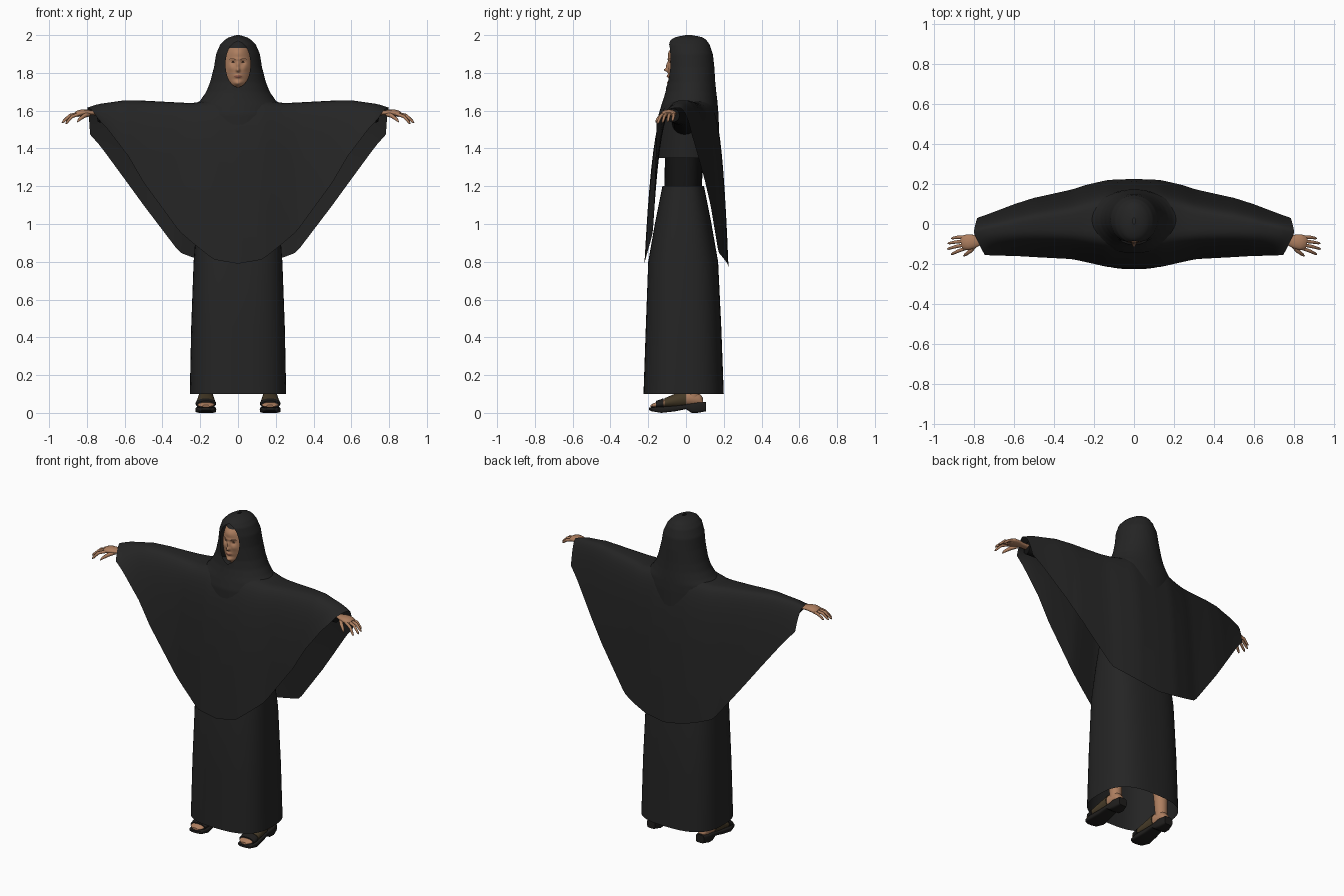
import bpy, bmesh, math
from mathutils import Vector

cube = bpy.data.objects.get("Cube")
if cube:
    bpy.data.objects.remove(cube, do_unlink=True)


def material(name, r, g, b):
    m = bpy.data.materials.new(name)
    m.use_nodes = True
    m.diffuse_color = (r, g, b, 1)
    bsdf = m.node_tree.nodes["Principled BSDF"]
    bsdf.inputs["Base Color"].default_value = (r, g, b, 1)
    bsdf.inputs["Roughness"].default_value = 0.9
    return m


CLOTH = material("black cloth", .018, .018, .018)
LINING = material("dark lining", .007, .007, .007)
SKIN = material("skin", .42, .21, .115)
LIP = material("lips", .30, .11, .07)
HAIR = material("brow and lash", .05, .025, .015)
STRAP = material("brown strap", .06, .042, .02)
SOLE = material("black sole", .014, .013, .012)


def finish(bm, name, mats, angle=50):
    bmesh.ops.recalc_face_normals(bm, faces=bm.faces)
    mesh = bpy.data.meshes.new(name)
    bm.to_mesh(mesh)
    bm.free()
    for m in mats:
        mesh.materials.append(m)
    ob = bpy.data.objects.new(name, mesh)
    bpy.context.collection.objects.link(ob)
    bpy.ops.object.select_all(action='DESELECT')
    ob.select_set(True)
    bpy.context.view_layer.objects.active = ob
    bpy.ops.object.shade_smooth_by_angle(angle=math.radians(angle))
    return ob


def loft(name, rings, mat, closed=True, caps=False, angle=50):
    """Skin a list of point rings into one surface."""
    bm = bmesh.new()
    rows = [[bm.verts.new(p) for p in r] for r in rings]
    n = len(rows[0])
    for a, b in zip(rows, rows[1:]):
        for i in range(n if closed else n - 1):
            j = (i + 1) % n
            bm.faces.new((a[i], a[j], b[j], b[i]))
    if caps:
        bm.faces.new(rows[0])
        bm.faces.new(rows[-1])
    bmesh.ops.remove_doubles(bm, verts=bm.verts, dist=1e-5)
    return finish(bm, name, [mat], angle)


def oval(rx, ry, n=32, e=1.0, gap=0.0):
    """Superellipse points starting at the front; gap leaves the front open."""
    pts = []
    for i in range(n):
        t = gap + (2 * math.pi - 2 * gap) * i / (n - 1 if gap is not None and e < 0 else n)
        s, c = math.sin(t), -math.cos(t)
        k = abs(e)
        pts.append((rx * math.copysign(abs(s) ** k, s), ry * math.copysign(abs(c) ** k, c)))
    return pts


def keyed(keys, t):
    """Interpolate rows of (t, values...)."""
    for a, b in zip(keys, keys[1:]):
        if t <= b[0]:
            f = (t - a[0]) / (b[0] - a[0])
            return [p + (q - p) * f for p, q in zip(a[1:], b[1:])]
    return list(keys[-1][1:])


def tube(name, path, mat, n=12, squash=1.0):
    """Tapered tube along (x, y, z, radius) points."""
    rings = []
    pts = [Vector(p[:3]) for p in path]
    for i, p in enumerate(path):
        d = (pts[min(i + 1, len(pts) - 1)] - pts[max(i - 1, 0)]).normalized()
        up = Vector((0, 1, 0)) if abs(d.z) > .8 else Vector((0, 0, 1))
        u = d.cross(up).normalized()
        v = u.cross(d)
        rings.append([pts[i] + u * a * p[3] + v * b * p[3] * squash for a, b in oval(1, 1, n)])
    return loft(name, rings, mat, caps=True)


# Long skirt, open at the hem: z, half width, front y, back y
def body(name, keys, mat, caps):
    rings = []
    for z, hx, f, b in keys:
        rings.append([(x, y + (f + b) / 2, z) for x, y in oval(hx, (b - f) / 2, 48, .72)])
    return loft(name, rings, mat, caps=caps)


body("skirt", [(.10, .255, -.225, .20), (.45, .248, -.213, .187), (.80, .235, -.20, .17),
               (1.0, .22, -.165, .135), (1.2, .20, -.125, .095)], CLOTH, False)
body("torso", [(1.1, .19, -.115, .085), (1.2, .19, -.115, .085), (1.4, .19, -.11, .09),
               (1.58, .17, -.08, .09)], LINING, True)

# Cape: x, front hem z, back hem z, front y, back y, top z, top y, roundness
CAPE = [(0, .79, .77, -.22, .225, 1.66, .03, .18), (.13, .812, .79, -.215, .22, 1.66, .03, .18),
        (.24, .90, .823, -.19, .195, 1.64, .02, .2), (.31, .96, .85, -.175, .172, 1.643, .01, .22),
        (.5, 1.22, 1.10, -.165, .13, 1.653, 0, .28), (.6, 1.36, 1.23, -.16, .10, 1.655, -.01, .32),
        (.74, 1.51, 1.41, -.157, .05, 1.635, -.03, .4), (.8, 1.56, 1.474, -.155, .03, 1.615, -.04, .45)]
columns = []
STEPS = 14
for i in range(-32, 33):
    x = i / 40
    fz, bz, fy, by, tz, ty, e = keyed(CAPE, abs(x))
    pull = max(0, (abs(x) - .5) / .3)
    col = []
    for k in range(-STEPS, STEPS + 1):
        s = (abs(k) / STEPS) ** 2.6
        hem_z, hem_y, inset = (fz, fy, .055) if k < 0 else (bz, by, .017)
        px = x - math.copysign(inset * pull * s ** .5, x)
        col.append((px, ty + (hem_y - ty) * s ** e, tz + (hem_z - tz) * s))
    columns.append(col)
loft("cape", columns, CLOTH, closed=False, angle=70)

# Hood with an oval face opening: z, half width, front y, back y
HOOD = [(1.35, .21, -.16, .18), (1.58, .235, -.145, .172), (1.63, .225, -.13, .168),
        (1.66, .195, -.12, .165), (1.70, .168, -.108, .16), (1.75, .148, -.10, .155),
        (1.83, .127, -.10, .15), (1.90, .116, -.10, .142), (1.95, .094, -.096, .125),
        (1.975, .07, -.08, .107), (1.99, .045, -.055, .085), (2.0, .008, .0, .03)]
rings = []
for i in range(79):
    z = 1.35 + .65 * (i / 78) ** .75
    hx, f, b = keyed(HOOD, z)
    w = .066 * math.sqrt(max(0, 1 - ((z - 1.845) / .12) ** 2))
    gap = math.asin(min(.95, w / hx))
    rings.append([(x, y + (f + b) / 2, z) for x, y in oval(hx, (b - f) / 2, 49, -1, gap)])
loft("hood", rings, CLOTH, closed=False, angle=70)

# Head: sphere shaped by soft bumps (x, z, x spread, z spread, depth)
BUMPS = [(0, 1.815, .009, .010, .022), (0, 1.84, .007, .018, .010), (0, 1.745, .025, .016, .022),
         (0, 1.782, .017, .010, .012), (0, 1.91, .045, .03, .012), (0, 1.873, .035, .007, .004),
         (.027, 1.855, .012, .010, -.008), (-.027, 1.855, .012, .010, -.008),
         (.035, 1.825, .015, .015, .004), (-.035, 1.825, .015, .015, .004)]
bm = bmesh.new()
bmesh.ops.create_uvsphere(bm, u_segments=112, v_segments=88, radius=1)
for v in bm.verts:
    v.co = Vector((v.co.x * .082, v.co.y * .095, v.co.z * .15 + 1.83))
    if v.co.y < 0:
        for bx, bz, sx, sz, d in BUMPS:
            v.co.y -= d * math.exp(-((v.co.x - bx) / sx) ** 2 - ((v.co.z - bz) / sz) ** 2)
for f in bm.faces:
    c = f.calc_center_median()
    ax = abs(c.x)
    if c.z > 1.932 or c.y > -.02:
        f.material_index = 1
    elif (ax / .02) ** 2 + ((c.z - 1.78) / .007) ** 2 < 1:
        f.material_index = 2
    elif abs(c.z - 1.874 + (ax - .03) ** 2 * 12) < .0028 and .012 < ax < .045:
        f.material_index = 3
    elif ((ax - .027) / .011) ** 2 + ((c.z - 1.856) / .0038) ** 2 < 1:
        f.material_index = 3
finish(bm, "head", [SKIN, CLOTH, LIP, HAIR], 80)

# Fingers: root y, middle (x, y, z), tip (x, y, z)
FINGERS = {"little_finger": (-.066, (.88, -.066, 1.573), (.912, -.072, 1.545)),
           "ring_finger": (-.083, (.89, -.09, 1.575), (.93, -.097, 1.54)),
           "middle_finger": (-.100, (.89, -.113, 1.574), (.932, -.125, 1.535)),
           "index_finger": (-.117, (.88, -.136, 1.568), (.912, -.152, 1.53))}
# Foot sections: y, half width, centre z, half height
FOOT = [(-.187, .02, .036, .006), (-.17, .042, .04, .012), (-.12, .048, .05, .02),
        (-.05, .041, .065, .035), (.02, .035, .08, .045), (.07, .033, .07, .035), (.09, .02, .06, .02)]
# Sole sections: y, half width, bottom z, top z
SHOE = [(-.195, .02, .015, .028), (-.18, .043, .008, .03), (-.13, .055, 0, .032), (-.06, .047, .008, .037),
        (0, .039, .02, .045), (.03, .04, 0, .05), (.06, .042, 0, .055), (.105, .028, .008, .058)]

for side, word in ((1, "left"), (-1, "right")):
    def flip(path):
        return [(p[0] * side, *p[1:]) for p in path]

    # Sleeve, wrist and hand
    tube(word + "_sleeve", flip([(.12, 0, 1.53, .075), (.45, -.02, 1.575, .055),
                                 (.74, -.07, 1.575, .036)]), LINING, 20)
    tube(word + "_wrist", flip([(.70, -.065, 1.58, .024), (.77, -.08, 1.588, .025),
                                (.80, -.087, 1.59, .034), (.83, -.091, 1.588, .039),
                                (.852, -.093, 1.583, .036), (.86, -.094, 1.58, .026)]), SKIN, 20, .45)
    for name, (y, mid, tip) in FINGERS.items():
        tube(word + "_" + name, flip([(.83, y, 1.586, .0095), (*mid, .0085),
                                      (*[m * .2 + t * .8 for m, t in zip(mid, tip)], .0065),
                                      (*tip, .002)]), SKIN, 10)
    tube(word + "_thumb", flip([(.79, -.10, 1.583, .013), (.815, -.133, 1.572, .011),
                                (.84, -.152, 1.553, .008), (.85, -.16, 1.54, .003)]), SKIN, 10)

    # Foot, leg and sandal
    cx = .17 * side

    def sections(keys, grow=0.0, n=24, e=1.0):
        return [[(cx + a, y, zc + b) for a, b in oval(w + grow, h + grow, n, e)] for y, w, zc, h in keys]

    def band(y0, y1):
        return [(y0 + (y1 - y0) * i / 6, *keyed(FOOT, y0 + (y1 - y0) * i / 6)) for i in range(7)]

    loft(word + "_foot", sections(FOOT), SKIN, caps=True)
    tube(word + "_leg", [(cx, .04, .08, .034), (cx, .035, .2, .04), (cx, .02, .5, .055)], SKIN, 20)
    loft(word + "_instep_strap", sections(band(-.115, .0), .005), STRAP, caps=True)
    loft(word + "_toe_strap", sections(band(-.158, -.12), .007), SOLE, caps=True)
    loft(word + "_sole", sections([(y, w, (a + b) / 2, (b - a) / 2) for y, w, a, b in SHOE], 0, 24, .4),
         SOLE, caps=True, angle=40)
